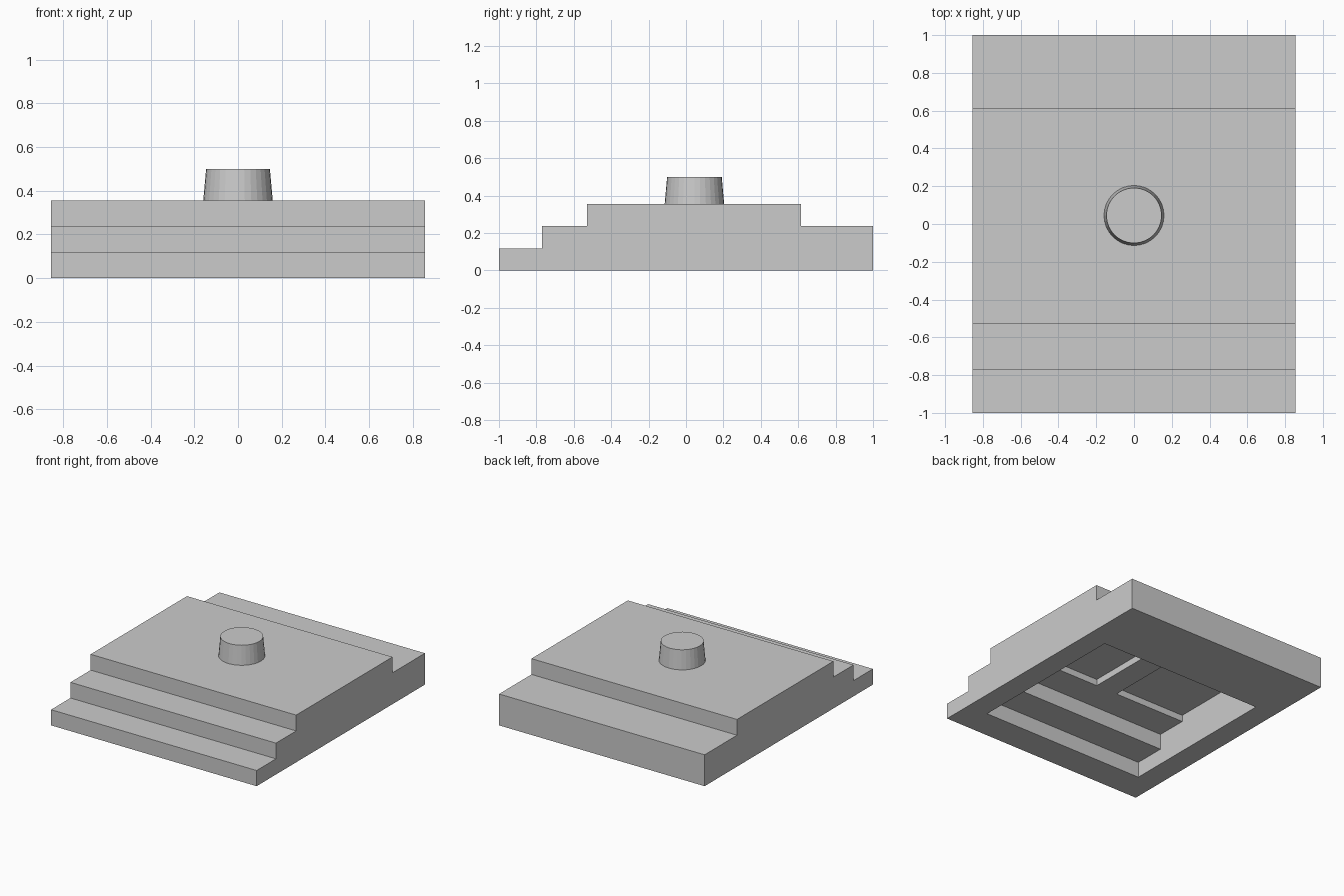
import bpy
import bmesh

cube = bpy.data.objects.get("Cube")
if cube:
    bpy.data.objects.remove(cube, do_unlink=True)

grey = bpy.data.materials.new("plain_grey")
grey.use_nodes = True
grey.diffuse_color = (0.6, 0.6, 0.6, 1)
grey.node_tree.nodes["Principled BSDF"].inputs["Base Color"].default_value = grey.diffuse_color

STEP = 0.118           # height of one step
TOP = 0.355            # height of the deck
CEILING = 0.285        # roof of the recess under the deck
RISERS = (-0.77, -0.53, -0.295)


def finish(name, bm):
    bmesh.ops.recalc_face_normals(bm, faces=bm.faces)
    mesh = bpy.data.meshes.new(name)
    bm.to_mesh(mesh)
    bm.free()
    mesh.materials.append(grey)
    obj = bpy.data.objects.new(name, mesh)
    bpy.context.collection.objects.link(obj)
    return obj


def extrude_profile(name, profile, half_width):
    """Extrude a (y, z) outline across x."""
    bm = bmesh.new()
    face = bm.faces.new([bm.verts.new((-half_width, y, z)) for y, z in profile])
    side = bmesh.ops.extrude_face_region(bm, geom=[face])
    verts = [g for g in side["geom"] if isinstance(g, bmesh.types.BMVert)]
    bmesh.ops.translate(bm, verts=verts, vec=(2 * half_width, 0, 0))
    return finish(name, bm)


# Stepped body: two steps in front, one ledge behind
body = extrude_profile("stepped_base", [
    (-1, 0), (-1, STEP), (RISERS[0], STEP), (RISERS[0], 2 * STEP),
    (RISERS[1], 2 * STEP), (RISERS[1], TOP), (0.615, TOP),
    (0.615, 2 * STEP), (1, 2 * STEP), (1, 0)], 0.855)

# Stepped recess cut into the underside
cutter = extrude_profile("recess_cutter", [
    (RISERS[0], -0.1), (RISERS[0], STEP), (RISERS[1], STEP),
    (RISERS[1], 2 * STEP), (RISERS[2], 2 * STEP), (RISERS[2], CEILING),
    (0.5, CEILING), (0.5, -0.1)], 0.685)
cutter.hide_render = True
cut = body.modifiers.new("recess", "BOOLEAN")
cut.operation = "DIFFERENCE"
cut.solver = "EXACT"
cut.object = cutter
bpy.context.view_layer.objects.active = body
bpy.ops.object.modifier_apply(modifier=cut.name)
bpy.data.objects.remove(cutter, do_unlink=True)

# Middle rib that divides the recess roof into two pockets
extrude_profile("underside_rib", [
    (RISERS[2], 2 * STEP), (RISERS[2], CEILING),
    (0.5, CEILING), (0.5, 2 * STEP)], 0.09)

# Tapered round stud on the deck
bm = bmesh.new()
bmesh.ops.create_cone(bm, cap_ends=True, segments=32,
                      radius1=0.159, radius2=0.146, depth=0.5 - TOP)
bmesh.ops.translate(bm, verts=bm.verts, vec=(0, 0.045, (0.5 + TOP) / 2))
finish("round_stud", bm)
